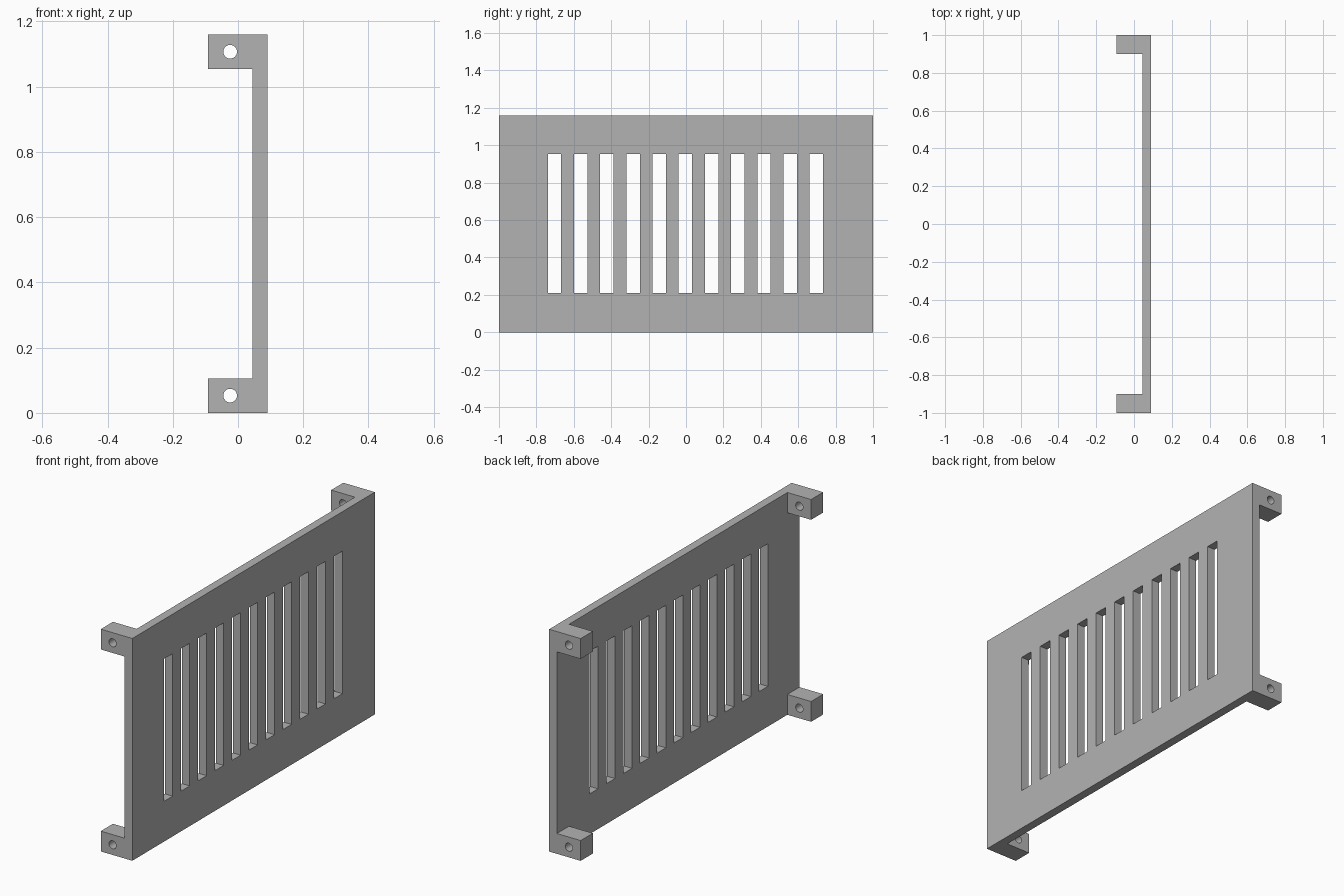
import bpy
import bmesh
from math import pi
from mathutils import Matrix, Vector

if "Cube" in bpy.data.objects:
    bpy.data.objects.remove(bpy.data.objects["Cube"])

HEIGHT = 1.16
BACK_X, PLATE_X, FACE_X = -0.092, 0.045, 0.09
LUG_Y, LUG_Z = 0.1, 0.106

grey = bpy.data.materials.new("plain_grey")
grey.use_nodes = True
colour = (0.45, 0.45, 0.45, 1)
grey.diffuse_color = colour
grey.node_tree.nodes["Principled BSDF"].inputs["Base Color"].default_value = colour


def add_box(bm, low, high):
    low, high = Vector(low), Vector(high)
    place = Matrix.Translation((low + high) / 2) @ Matrix.Diagonal((*(high - low), 1))
    bmesh.ops.create_cube(bm, size=1, matrix=place)


def finish(bm, name):
    mesh = bpy.data.meshes.new(name)
    bm.to_mesh(mesh)
    bm.free()
    mesh.materials.append(grey)
    obj = bpy.data.objects.new(name, mesh)
    bpy.context.collection.objects.link(obj)
    return obj


def cut(obj, cutter):
    """Subtract the cutter, bake the result and discard the cutter."""
    cutter.hide_render = True
    mod = obj.modifiers.new("cut", "BOOLEAN")
    mod.operation = "DIFFERENCE"
    mod.solver = "EXACT"
    mod.object = cutter
    bpy.context.view_layer.objects.active = obj
    bpy.ops.object.modifier_apply(modifier=mod.name)
    bpy.data.objects.remove(cutter)


# Upright plate with a row of tall slots
bm = bmesh.new()
add_box(bm, (PLATE_X, -1, 0), (FACE_X, 1, HEIGHT))
plate = finish(bm, "slotted_plate")

bm = bmesh.new()
for i in range(-5, 6):
    y = i * 0.14 - 0.003
    add_box(bm, (0, y - 0.036, 0.21), (0.2, y + 0.036, 0.954))
cut(plate, finish(bm, "slot_cutter"))

# Mounting lug at each corner, drilled from front to back
for end, side in (("front", -1), ("back", 1)):
    for level, base in (("lower", 0), ("upper", HEIGHT - LUG_Z)):
        y0, y1 = sorted((side, side * (1 - LUG_Y)))
        bm = bmesh.new()
        add_box(bm, (BACK_X, y0, base), (PLATE_X, y1, base + LUG_Z))
        lug = finish(bm, f"{end}_{level}_lug")

        bm = bmesh.new()
        place = Matrix.Translation((-0.024, (y0 + y1) / 2, base + LUG_Z / 2))
        bmesh.ops.create_cone(bm, cap_ends=True, segments=32, radius1=0.021,
                              radius2=0.021, depth=0.3,
                              matrix=place @ Matrix.Rotation(pi / 2, 4, "X"))
        cut(lug, finish(bm, "bolt_hole_cutter"))
        bpy.ops.object.select_all(action="DESELECT")
        lug.select_set(True)
        bpy.ops.object.shade_smooth_by_angle(angle=pi / 6)
